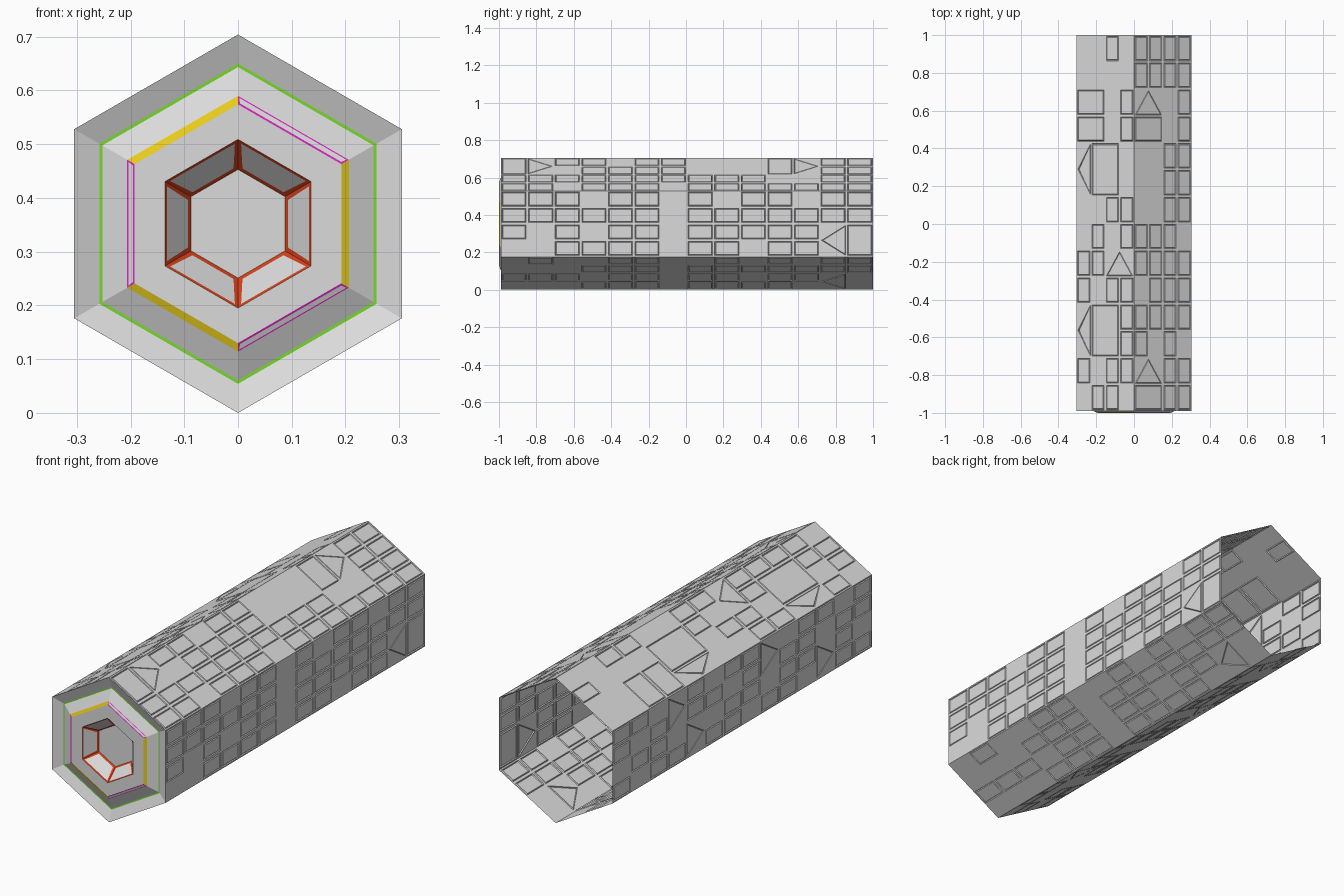
import bpy, bmesh, math
from mathutils import Vector

if "Cube" in bpy.data.objects:
    bpy.data.objects.remove(bpy.data.objects["Cube"])

R, ZC = 0.352, 0.352            # hexagon radius and axis height
Y0, Y1 = -0.99, 1.0             # hull ends
COLS, ROWS = 14, 4              # panel grid on each hull side


def material(name, rgb):
    m = bpy.data.materials.new(name)
    m.diffuse_color = (*rgb, 1)
    m.use_nodes = True
    m.node_tree.nodes["Principled BSDF"].inputs["Base Color"].default_value = m.diffuse_color
    return m


GREY = material("light_grey", (0.71, 0.71, 0.71))
GREEN = material("green", (0.19, 0.68, 0.026))
YELLOW = material("yellow", (0.8, 0.6, 0.012))
MAGENTA = material("magenta", (0.68, 0.02, 0.52))
RED = material("orange_red", (0.68, 0.053, 0.01))


def point(r, deg, y):
    a = math.radians(deg)
    return Vector((r * math.cos(a), y, ZC + r * math.sin(a)))


def finish(bm, name, mats):
    me = bpy.data.meshes.new(name)
    bm.to_mesh(me)
    bm.free()
    for m in mats:
        me.materials.append(m)
    ob = bpy.data.objects.new(name, me)
    bpy.context.collection.objects.link(ob)
    return ob


def frame(bm, faces, width, mat, depth=0.0):
    """Inset faces and colour the border."""
    res = bmesh.ops.inset_individual(bm, faces=faces, thickness=width, depth=depth)
    for f in res["faces"]:
        f.material_index = mat


# ---- hull sides: '#' panel, 'A' panel two rows high, 'B' panel two by two,
# 'T'/'V' triangle two rows high pointing forward/back,
# 'L' triangle two columns long, '-' covered cell
def hull_side(name, start, end, pattern):
    bm = bmesh.new()
    a, b = point(R, start, 0), point(R, end, 0)
    out = point(R, (start + end) / 2, 0) - Vector((0, 0, ZC))
    panels = []

    def at(c, r):
        p = a.lerp(b, r / ROWS)
        p.y = Y0 + (Y1 - Y0) * c / COLS
        return p

    def face(*cr):
        f = bm.faces.new([bm.verts.new(at(c, r)) for c, r in cr])
        f.normal_update()
        if f.normal.dot(out) < 0:
            f.normal_flip()
        return f

    for r, row in enumerate(pattern):
        for c, k in enumerate(row):
            if k == "-":
                continue
            w = 2 if k in "BL" else 1
            h = 2 if k in "ABTV" else 1
            if k in "TV":       # triangle with two plain corners
                tip, base = (c, c + 1) if k == "T" else (c + 1, c)
                panels.append(face((tip, r + 1), (base, r), (base, r + 2)))
                face((tip, r), (base, r), (tip, r + 1))
                face((tip, r + 1), (base, r + 2), (tip, r + 2))
            elif k == "L":
                panels.append(face((c, r), (c + 2, r), (c + 1, r + 1)))
                face((c, r), (c + 1, r + 1), (c, r + 1))
                face((c + 2, r), (c + 2, r + 1), (c + 1, r + 1))
            else:
                f = face((c, r), (c + w, r), (c + w, r + h), (c, r + h))
                if k != ".":
                    panels.append(f)
    # each panel is edged by a shallow groove
    frame(bm, panels, 0.009, 0)
    frame(bm, panels, 0.004, 0, -0.005)
    frame(bm, panels, 0.004, 0, 0.005)
    finish(bm, name, [GREY])


hull_side("hull_right", 30, -30, [
    "###.##.#.##.##",
    "######.#######",
    "#.#.##.#####TA",
    "..####.##.##--"])
hull_side("hull_upper_right", 90, 30, [
    "AV##.##...AV##",
    "--.####...--##",
    "##########..##",
    "##.###.#######"])
hull_side("hull_upper_left", 90, 150, [
    ".####V##..##..",
    "##B-#-.#B-...#",
    "#.--.##.--AA..",
    ".#L-##..L---.."])
hull_side("hull_left", 150, 210, [
    "#.##.T##.#T.##",
    "##.##-#.##-#.#",
    ".#T##.##.T.##.",
    "##-.##.##-##.#"])
hull_side("hull_lower_left", 210, 270, [
    "##.##.#.T##.#.",
    ".#.##.##-.#.T#",
    "#..T#.##.##.-.",
    ".##-.##..#.##."])
hull_side("hull_lower_right", 330, 270, [
    ".#..##..#.#.##",
    "...###.#######",
    "###.##.##.##T.",
    "...###.####.-."])


# ---- front end: nested hexagonal rings, each a band between two radii
def ring(name, r0, y0, r1, y1, mats, rule=None):
    bm = bmesh.new()
    faces = []
    for k in range(6):
        d = 60 * k
        f = bm.faces.new([bm.verts.new(point(*p)) for p in (
            (r0, d - 30, y0), (r0, d + 30, y0), (r1, d + 30, y1), (r1, d - 30, y1))])
        f.normal_update()
        if f.normal.y > 0:
            f.normal_flip()
        faces.append(f)
    if rule:
        rule(bm, faces)
    finish(bm, name, mats)


def accents(bm, faces):
    for f in faces[0::2]:
        f.material_index = 1
    frame(bm, faces[1::2], 0.0045, 2)


ring("front_rim", R, Y0, 0.298, -0.97, [GREY])
ring("green_band", 0.298, -0.97, 0.2915, -0.97, [GREEN])
ring("front_bevel", 0.2915, -0.97, 0.238, -0.994, [GREY])
ring("accent_ring", 0.238, -0.994, 0.222, -1.0, [GREY, YELLOW, MAGENTA], accents)
ring("front_plate", 0.222, -1.0, 0.157, -1.0, [GREY])
ring("intake_funnel", 0.157, -1.0, 0.101, -0.94, [GREY, RED],
     lambda bm, faces: frame(bm, faces, 0.011, 1))

# flat cap at the bottom of the funnel
bm = bmesh.new()
cap = bm.faces.new([bm.verts.new(point(0.101, 60 * k + 30, -0.94)) for k in range(6)])
cap.normal_update()
if cap.normal.y > 0:
    cap.normal_flip()
finish(bm, "intake_cap", [GREY])
